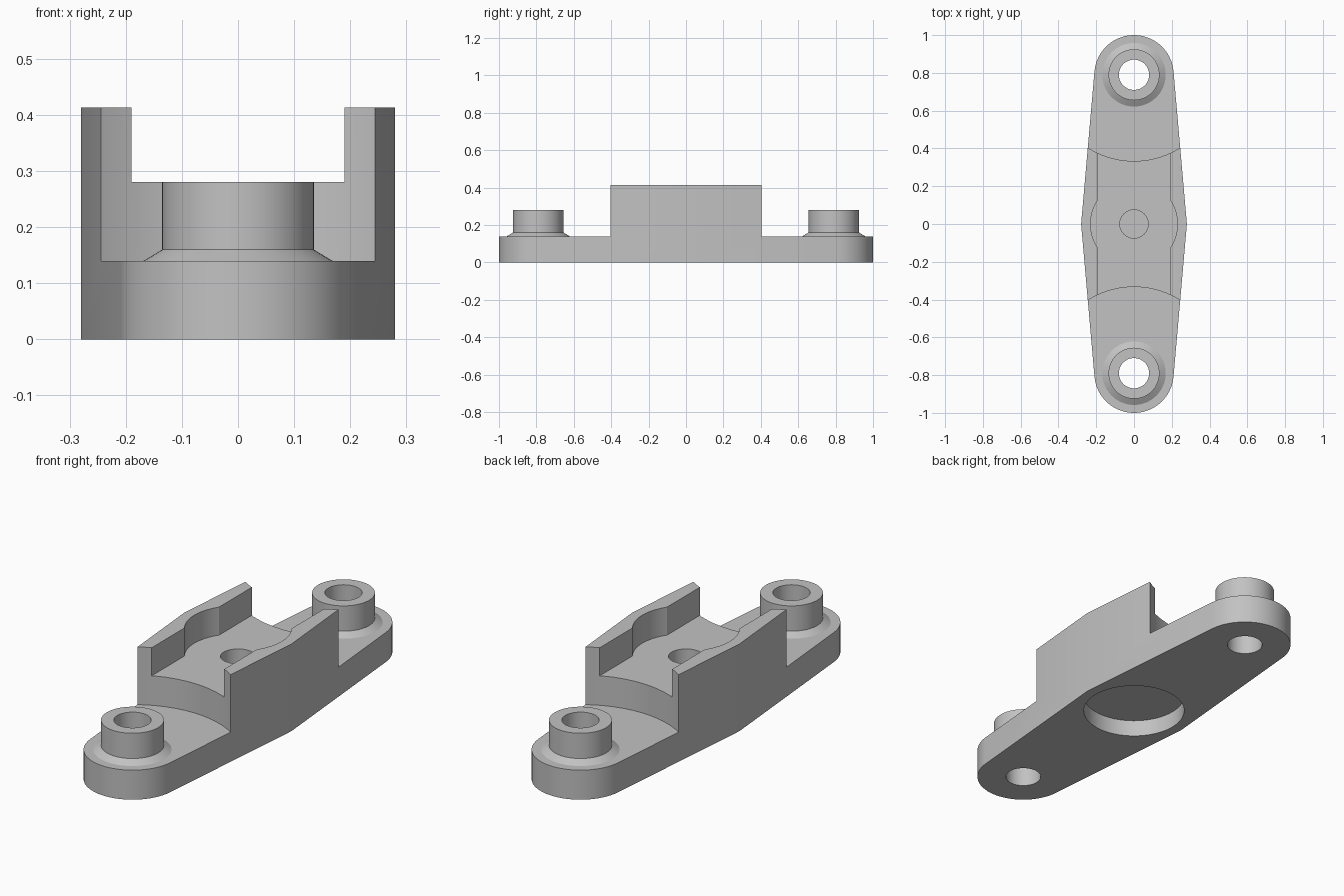
import bpy, bmesh, math

if "Cube" in bpy.data.objects:
    bpy.data.objects.remove(bpy.data.objects["Cube"])

BASE_TOP, FLOOR, TOP = 0.14, 0.28, 0.413
BOSS_Y, END_R = 0.79, 0.21

grey = bpy.data.materials.new("light_grey")
grey.use_nodes = True
colour = (0.54, 0.54, 0.54, 1)
grey.diffuse_color = colour
grey.node_tree.nodes["Principled BSDF"].inputs["Base Color"].default_value = colour


def circle(r, y=0, n=64):
    return [(r * math.cos(2 * math.pi * i / n), y + r * math.sin(2 * math.pi * i / n))
            for i in range(n)]


def stack(name, rings):
    """Solid skinned through (outline, height) rings from bottom to top."""
    bm = bmesh.new()
    loops = [[bm.verts.new((x, y, z)) for x, y in pts] for pts, z in rings]
    n = len(loops[0])
    for low, high in zip(loops, loops[1:]):
        for i in range(n):
            j = (i + 1) % n
            bm.faces.new((low[i], low[j], high[j], high[i]))
    bm.faces.new(loops[0][::-1])
    bm.faces.new(loops[-1])
    mesh = bpy.data.meshes.new(name)
    bm.to_mesh(mesh)
    bm.free()
    mesh.materials.append(grey)
    obj = bpy.data.objects.new(name, mesh)
    bpy.context.collection.objects.link(obj)
    return obj


def prism(name, pts, z0, z1):
    return stack(name, [(pts, z0), (pts, z1)])


def combine(target, tool, operation="DIFFERENCE"):
    tool.hide_render = True
    mod = target.modifiers.new(tool.name, "BOOLEAN")
    mod.operation, mod.solver, mod.object = operation, "EXACT", tool
    bpy.context.view_layer.objects.active = target
    bpy.ops.object.modifier_apply(modifier=mod.name)
    bpy.data.objects.remove(tool)


# Tapered plate outline: widest in the middle, round at both ends
tangent = math.radians(5)
arc = []
for i in range(33):
    a = tangent + (math.pi - 2 * tangent) * i / 32
    arc.append((END_R * math.cos(a), BOSS_Y + END_R * math.sin(a)))
outline = [(0.28, 0)] + arc + [(-0.28, 0)] + [(-x, -y) for x, y in arc]
body = prism("mounting_bracket", outline, 0, TOP)

# Lower both ends, leaving a block with concave end faces
for side in (-1, 1):
    combine(body, prism("end_cutter", circle(0.457, side * BOSS_Y), BASE_TOP, 0.6))

# Channel with a round widening, a blind centre hole and an underside recess
slot = [(-0.19, -0.7), (0.19, -0.7), (0.19, 0.7), (-0.19, 0.7)]
combine(body, prism("channel_cutter", slot, FLOOR, 0.6))
combine(body, prism("round_pocket_cutter", circle(0.23), FLOOR, 0.6))
combine(body, prism("centre_hole_cutter", circle(0.075), 0.14, 0.6))
combine(body, prism("underside_recess_cutter", circle(0.23), -0.1, 0.08))

# Bosses with flared feet and through holes
for side in (-1, 1):
    y = side * BOSS_Y
    foot, neck = circle(0.168, y), circle(0.135, y)
    boss = stack("boss", [(foot, 0.07), (foot, BASE_TOP), (neck, 0.16), (neck, FLOOR)])
    combine(body, boss, "UNION")
    combine(body, prism("bolt_hole_cutter", circle(0.08, y), -0.1, 0.6))

# Smooth round walls, sharp edges
bpy.ops.object.select_all(action="DESELECT")
body.select_set(True)
bpy.context.view_layer.objects.active = body
bpy.ops.object.shade_smooth_by_angle(angle=math.radians(20))
